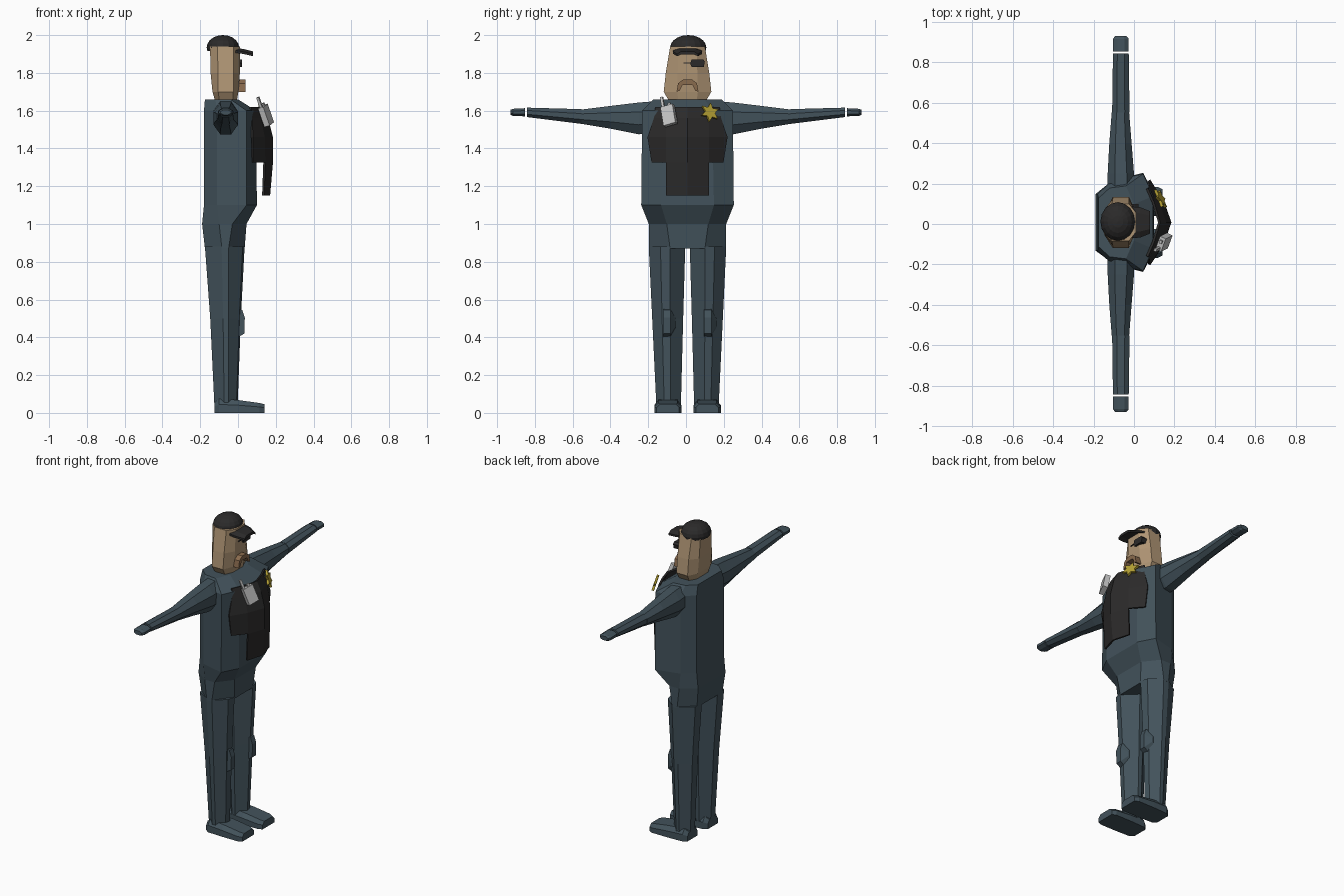
import bpy, bmesh, math
from mathutils import Matrix, Vector

if "Cube" in bpy.data.objects:
    bpy.data.objects.remove(bpy.data.objects["Cube"])

C = 0.008  # body centre line in y


def material(name, rgb):
    m = bpy.data.materials.new(name)
    m.diffuse_color = (*rgb, 1)
    m.use_nodes = True
    m.node_tree.nodes["Principled BSDF"].inputs["Base Color"].default_value = m.diffuse_color
    return m


BLUE = material("slate_blue", (0.055, 0.085, 0.105))
BLACK = material("near_black", (0.024, 0.023, 0.023))
TAN = material("tan_skin", (0.43, 0.30, 0.175))
BROWN = material("brown", (0.25, 0.145, 0.075))
GREY = material("light_grey", (0.55, 0.55, 0.55))
GOLD = material("gold", (0.47, 0.36, 0.035))


def make(name, verts, faces, mat, matrix=None, recalc=True):
    me = bpy.data.meshes.new(name)
    me.from_pydata([tuple(v) for v in verts], [], faces)
    if matrix:
        me.transform(matrix)
    if recalc:
        bm = bmesh.new()
        bm.from_mesh(me)
        bmesh.ops.recalc_face_normals(bm, faces=bm.faces)
        bm.to_mesh(me)
        bm.free()
    me.materials.append(mat)
    ob = bpy.data.objects.new(name, me)
    bpy.context.collection.objects.link(ob)
    return ob


def loft(name, rings, mat, matrix=None):
    """Skin equal-length rings of points and cap both ends."""
    n = len(rings[0])
    verts = [p for r in rings for p in r]
    faces = [(i * n + j, i * n + (j + 1) % n, (i + 1) * n + (j + 1) % n, (i + 1) * n + j)
             for i in range(len(rings) - 1) for j in range(n)]
    faces += [tuple(range(n)), tuple(range((len(rings) - 1) * n, len(rings) * n))]
    return make(name, verts, faces, mat, matrix)


def box(name, centre, size, mat, matrix=None):
    cx, cy, cz = centre
    a, b, c = (s / 2 for s in size)
    rings = [[(cx - a, cy - b, z), (cx + a, cy - b, z), (cx + a, cy + b, z), (cx - a, cy + b, z)]
             for z in (cz - c, cz + c)]
    return loft(name, rings, mat, matrix)


def octagon(z, xs, ys):
    """Ring mirrored across the centre line; xs and ys run back to front."""
    half = list(zip(xs, ys))
    return [(x, C + y, z) for x, y in half] + [(x, C - y, z) for x, y in reversed(half)]


def plate(name, outline, x0, x1, mat, matrix=None):
    """Extrude a (y, z) outline along x."""
    return loft(name, [[(x, y, z) for y, z in outline] for x in (x0, x1)], mat, matrix)


# Torso and pelvis
loft("torso", [
    octagon(0.87, (-0.175, -0.085, -0.05, 0.035), (0.13, 0.205, 0.205, 0.092)),
    octagon(1.00, (-0.19, -0.10, -0.03, 0.045), (0.14, 0.205, 0.205, 0.11)),
    octagon(1.10, (-0.18, -0.11, 0.045, 0.10), (0.14, 0.205, 0.245, 0.14)),
    octagon(1.60, (-0.18, -0.11, 0.045, 0.095), (0.14, 0.205, 0.24, 0.13)),
    octagon(1.66, (-0.175, -0.12, -0.04, 0.0), (0.12, 0.17, 0.18, 0.09)),
], BLUE)

# Head
loft("head", [
    octagon(1.63, (-0.115, -0.095, -0.03, -0.01), (0.05, 0.085, 0.085, 0.045)),
    octagon(1.70, (-0.135, -0.105, -0.025, 0.002), (0.065, 0.126, 0.126, 0.055)),
    octagon(1.80, (-0.145, -0.105, -0.025, 0.01), (0.065, 0.115, 0.115, 0.052)),
    octagon(1.94, (-0.148, -0.11, -0.025, 0.01), (0.055, 0.092, 0.092, 0.048)),
], TAN)

# Cap dome: upper part of a flattened sphere
bm = bmesh.new()
bmesh.ops.create_uvsphere(bm, u_segments=16, v_segments=10, radius=1)
bmesh.ops.bisect_plane(bm, geom=bm.verts[:] + bm.edges[:] + bm.faces[:], plane_co=(0, 0, -0.32),
                       plane_no=(0.06, 0, 1), clear_inner=True)
bmesh.ops.holes_fill(bm, edges=[e for e in bm.edges if e.is_boundary])
me = bpy.data.meshes.new("cap_dome")
bm.to_mesh(me)
bm.free()
me.transform(Matrix.Translation((-0.08, 0.012, 1.934)) @ Matrix.Diagonal((0.086, 0.096, 0.066, 1)))
me.materials.append(BLACK)
bpy.context.collection.objects.link(bpy.data.objects.new("cap_dome", me))

# Cap visor
loft("cap_visor", [[(x, C + s * w, z + d) for s, d in ((-1, -0.01), (-0.6, 0.004), (0.6, 0.004),
                   (1, -0.01), (1, -0.022), (0.6, -0.012), (-0.6, -0.012), (-1, -0.022))]
     for x, w, z in ((-0.04, 0.08, 1.932), (0.03, 0.075, 1.922), (0.08, 0.055, 1.91))], BLACK)

# Dark lens and its strap
plate("eye_lens", [(0.022, 1.85), (0.03, 1.872), (0.09, 1.872), (0.1, 1.86), (0.094, 1.832), (0.03, 1.83)],
      -0.02, 0.022, BLACK)
box("lens_bridge", (0.01, 0.006, 1.853), (0.012, 0.036, 0.005), BLACK)

# Moustache
arch = [(0.058, 1.70), (0.05, 1.745), (0.022, 1.766)]
inner = [(0.042, 1.705), (0.026, 1.737)]
outline = arch + [(-y, z) for y, z in reversed(arch)] + [(-y, z) for y, z in inner] + inner[::-1]
plate("moustache", [(C + y, z) for y, z in outline], -0.01, 0.04, BROWN)

# Vest: thin folded sheet standing off the chest
rows = [  # z, outer (y, x), inner (y, x), centre x
    (1.62, (0.170, 0.07), (0.10, 0.10), 0.13),
    (1.56, (0.178, 0.075), (0.113, 0.12), 0.16),
    (1.46, (0.212, 0.08), (0.113, 0.142), 0.185),
    (1.325, (0.19, 0.08), (0.113, 0.145), 0.185),
    (1.15, (0.113, 0.139), (0.113, 0.139), 0.17)]
verts = []
for z, (yo, xo), (yi, xi), xc in rows:
    verts += [(xo, C - yo, z), (xi, C - yi, z), (xc, C, z), (xi, C + yi, z), (xo, C + yo, z)]
faces = [(r * 5 + c, r * 5 + 5 + c, r * 5 + 6 + c, r * 5 + 1 + c)
         for r in range(4) for c in range(4) if r < 3 or c in (1, 2)]
vest = make("vest", verts, faces, BLACK, recalc=False)
solid = vest.modifiers.new("thickness", "SOLIDIFY")
solid.thickness = 0.012
solid.offset = -1

# Star badge
star_at = Matrix.Translation((0.13, 0.125, 1.59)) @ Matrix.Rotation(0.45, 4, 'Z') @ Matrix.Rotation(-0.3, 4, 'Y')
star = []
for i in range(12):
    a, r = math.radians(i * 30 + 12), (0.053, 0.028)[i % 2]
    star.append((r * math.sin(a), r * math.cos(a)))
plate("star_badge", star, -0.006, 0.008, GOLD, star_at)

# Hand radio
radio_at = (Matrix.Translation((0.148, -0.09, 1.575)) @ Matrix.Rotation(-0.35, 4, 'Z')
            @ Matrix.Rotation(0.27, 4, 'X') @ Matrix.Rotation(-0.25, 4, 'Y'))
box("radio_body", (0, 0, 0), (0.032, 0.07, 0.105), GREY, radio_at)
box("radio_antenna", (0, -0.024, 0.08), (0.014, 0.014, 0.06), GREY, radio_at)
box("radio_knob", (0, 0.012, 0.058), (0.014, 0.016, 0.016), GREY, radio_at)


def arm_ring(s, y, x0, x1, z0, z1):
    """Eight-sided section across the arm."""
    cx, cz, a, b = (x0 + x1) / 2, (z0 + z1) / 2, (x1 - x0) / 2, (z1 - z0) / 2
    return [(cx + a * u, s * y, cz + b * v) for u, v in
            ((-1, -0.4), (-0.45, -1), (0.45, -1), (1, -0.4), (1, 0.4), (0.45, 1), (-0.45, 1), (-1, 0.4))]


def leg_ring(s, z, x0, x1, yi, yo):
    """Eight-sided section across the leg."""
    return [(x0 + (x1 - x0) * u, C + s * (yi + (yo - yi) * v), z) for u, v in
            ((0, 0.35), (0, 0.7), (0.42, 1), (0.6, 1), (0.95, 0.68), (1, 0.42), (0.6, 0), (0.42, 0))]


for s, side in ((-1, "right"), (1, "left")):
    # Sleeves and hand
    loft(side + "_upper_arm", [arm_ring(s, 0.16, -0.13, 0.0, 1.48, 1.65),
                               arm_ring(s, 0.25, -0.13, 0.0, 1.475, 1.643),
                               arm_ring(s, 0.40, -0.122, -0.012, 1.505, 1.625),
                               arm_ring(s, 0.552, -0.11, -0.024, 1.53, 1.606)], BLUE)
    loft(side + "_forearm", [arm_ring(s, 0.552, -0.108, -0.022, 1.53, 1.608),
                             arm_ring(s, 0.842, -0.104, -0.026, 1.566, 1.616)], BLUE)
    loft(side + "_hand", [arm_ring(s, 0.852, -0.104, -0.026, 1.57, 1.613),
                          arm_ring(s, 0.915, -0.104, -0.026, 1.572, 1.61),
                          arm_ring(s, 0.93, -0.092, -0.038, 1.578, 1.604)], BLUE)
    # Trouser leg
    loft(side + "_leg", [leg_ring(s, 0.04, -0.125, -0.002, 0.035, 0.165),
                         leg_ring(s, 0.50, -0.147, 0.015, 0.023, 0.187),
                         leg_ring(s, 0.88, -0.175, 0.035, 0.012, 0.205)], BLUE)
    # Knee pad
    knee = [(-0.03, 0.47), (0.008, 0.55), (0.022, 0.545), (0.036, 0.505), (0.034, 0.42), (0.0, 0.4)]
    loft(side + "_knee_pad", [[(x, C + s * 0.108 + y, 0.475 + (z - 0.475) * k) for x, z in knee]
                              for y, k in ((-0.02, 1), (0.018, 1))]
         + [[(-0.02 + (x + 0.02) * 0.3, C + s * 0.108 + 0.045, 0.475 + (z - 0.475) * 0.3) for x, z in knee]], BLUE)
    # Shoe, lofted heel to toe
    loft(side + "_shoe", [[(x, C + s * 0.104 + y, z) for y, z in
                           ((-w, 0), (w, 0), (w, h * 0.6), (w * 0.7, h), (-w * 0.7, h), (-w, h * 0.6))]
                          for x, w, h in ((-0.125, 0.05, 0.055), (-0.10, 0.068, 0.075), (0.0, 0.072, 0.068),
                                          (0.115, 0.072, 0.052), (0.14, 0.06, 0.046))], BLUE)
